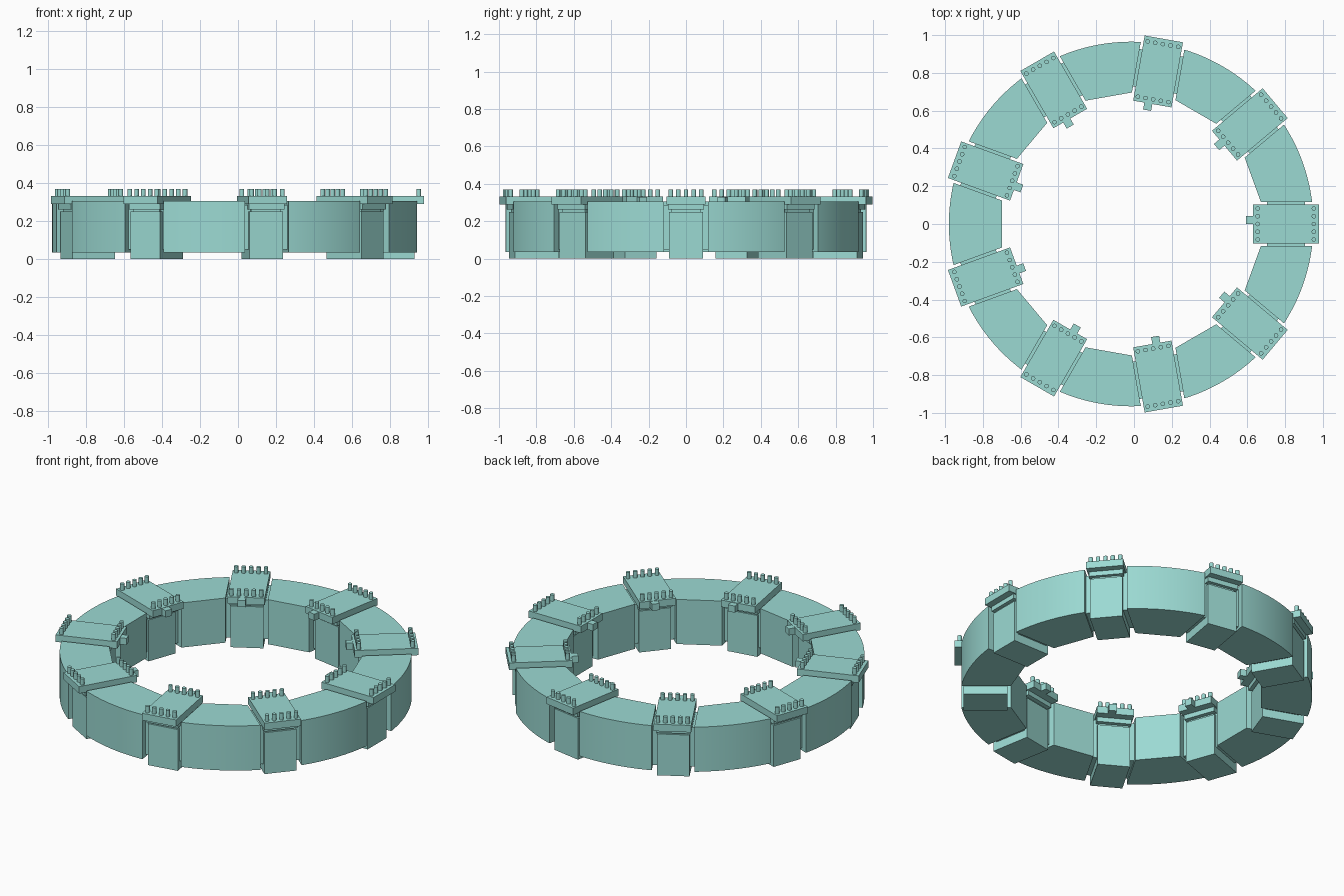
import bpy, bmesh
from math import sin, cos, asin, radians, pi
from mathutils import Matrix, Vector

cube = bpy.data.objects.get("Cube")
if cube:
    bpy.data.objects.remove(cube, do_unlink=True)

COUNT = 9
STEP = 2 * pi / COUNT
CENTRE_X = -0.015

teal = bpy.data.materials.new("pale_teal")
teal.use_nodes = True
teal.diffuse_color = (0.33, 0.70, 0.65, 1)
teal.node_tree.nodes["Principled BSDF"].inputs["Base Color"].default_value = teal.diffuse_color


def finish(bm, name, angle):
    """Turn a bmesh built along +x into a part placed around the ring."""
    bmesh.ops.recalc_face_normals(bm, faces=bm.faces)
    place = Matrix.Translation((CENTRE_X, 0, 0)) @ Matrix.Rotation(angle, 4, 'Z')
    bmesh.ops.transform(bm, matrix=place, verts=bm.verts)
    mesh = bpy.data.meshes.new(name)
    bm.to_mesh(mesh)
    bm.free()
    mesh.materials.append(teal)
    obj = bpy.data.objects.new(name, mesh)
    bpy.context.collection.objects.link(obj)
    return obj


def box(name, angle, r, t, z):
    """Block given by its radial, sideways and height ranges."""
    bm = bmesh.new()
    size = Vector((r[1] - r[0], t[1] - t[0], z[1] - z[0]))
    mid = Vector((r[0] + r[1], t[0] + t[1], z[0] + z[1])) / 2
    bmesh.ops.create_cube(bm, size=1, matrix=Matrix.Translation(mid) @ Matrix.Diagonal(size).to_4x4())
    finish(bm, name, angle)


def ring_segment(angle):
    """Curved outside, straight inside, ends parallel to the neighbouring blocks."""
    outer, inner, gap, half = 0.965, 0.685, 0.117, STEP / 2
    reach = half - asin(gap / outer)
    side = (inner * sin(half) - gap) / cos(half)
    steps = 24
    arc = [reach * (2 * i / steps - 1) for i in range(steps + 1)]
    outline = [(outer * cos(a), outer * sin(a)) for a in arc]
    outline += [(inner, side), (inner, -side)]
    bm = bmesh.new()
    base = bm.faces.new([bm.verts.new((x, y, 0.035)) for x, y in outline])
    top = bmesh.ops.extrude_face_region(bm, geom=[base], use_keep_orig=True)
    verts = [v for v in top["geom"] if isinstance(v, bmesh.types.BMVert)]
    bmesh.ops.translate(bm, verts=verts, vec=(0, 0, 0.27))
    obj = finish(bm, "ring_segment", angle)
    bpy.ops.object.select_all(action='DESELECT')
    obj.select_set(True)
    bpy.context.view_layer.objects.active = obj
    bpy.ops.object.shade_smooth_by_angle(angle=radians(30))


def studs(angle):
    """A row of five pegs at each end of the cap."""
    bm = bmesh.new()
    for r in (0.67, 0.967):
        for i in range(-2, 3):
            bmesh.ops.create_cone(bm, cap_ends=True, segments=12, radius1=0.012, radius2=0.012,
                                  depth=0.05, matrix=Matrix.Translation((r, i * 0.041, 0.345)))
    finish(bm, "cap_studs", angle)


for k in range(COUNT):
    a = k * STEP
    ring_segment(a + STEP / 2)
    # connecting block between two segments
    box("block_body", a, (0.705, 0.945), (-0.09, 0.09), (0, 0.25))
    box("block_web", a, (0.72, 0.92), (-0.117, 0.117), (0.05, 0.285))
    box("block_neck", a, (0.715, 0.935), (-0.08, 0.08), (0.24, 0.27))
    box("block_lip", a, (0.69, 0.955), (-0.095, 0.095), (0.262, 0.295))
    # cap plate with its tab and pegs
    box("cap_plate", a, (0.645, 0.995), (-0.103, 0.103), (0.29, 0.332))
    box("cap_tab", a, (0.608, 0.65), (0.0, 0.043), (0.29, 0.33))
    studs(a)
